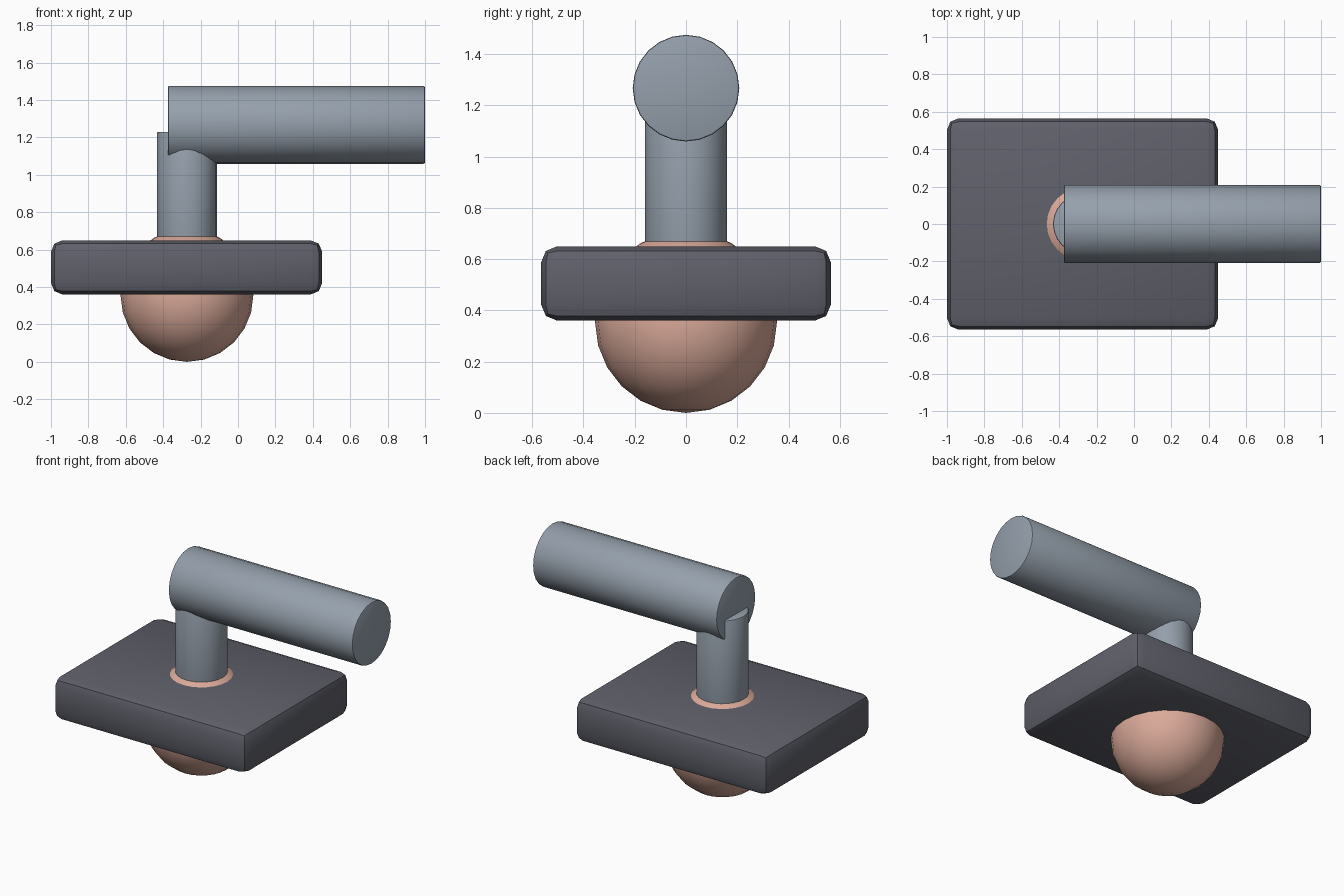
import bpy
import math

if "Cube" in bpy.data.objects:
    bpy.data.objects.remove(bpy.data.objects["Cube"])


def material(name, rgb):
    m = bpy.data.materials.new(name)
    m.diffuse_color = (*rgb, 1)
    m.use_nodes = True
    m.node_tree.nodes["Principled BSDF"].inputs["Base Color"].default_value = m.diffuse_color
    return m


charcoal = material("charcoal", (0.115, 0.118, 0.145))
steel = material("steel grey", (0.30, 0.35, 0.41))
clay = material("clay pink", (0.70, 0.40, 0.32))


def finish(name, mat, bevel=0, segments=2):
    ob = bpy.context.object
    ob.name = name
    ob.data.materials.append(mat)
    bpy.ops.object.transform_apply(location=False, rotation=True, scale=True)
    if bevel:
        b = ob.modifiers.new("rounded edges", "BEVEL")
        b.width = bevel
        b.segments = segments
        b.limit_method = "ANGLE"
        b.angle_limit = math.radians(40)
        bpy.ops.object.modifier_apply(modifier=b.name)
    bpy.ops.object.shade_smooth_by_angle(angle=math.radians(35))
    return ob


AXIS_X = -0.273  # shared centre line of ball and post

# Rounded slab
bpy.ops.mesh.primitive_cube_add(size=1, location=(-0.275, 0, 0.505))
bpy.context.object.scale = (1.45, 1.13, 0.29)
finish("base_slab", charcoal, 0.062)

# Ball pushed through the slab, its crown forming a collar around the post
bpy.ops.mesh.primitive_uv_sphere_add(segments=24, ring_count=12, radius=0.355,
                                     location=(AXIS_X, 0, 0.355))
finish("ball", clay)

# Upright post
bpy.ops.mesh.primitive_cylinder_add(vertices=24, radius=0.16, depth=0.78,
                                    location=(AXIS_X, 0, 0.84))
finish("post", steel, 0.008)

# Horizontal handle
bpy.ops.mesh.primitive_cylinder_add(vertices=24, radius=0.208, depth=1.375,
                                    location=(0.3125, 0, 1.267),
                                    rotation=(0, math.radians(90), 0))
finish("handle", steel, 0.008)
